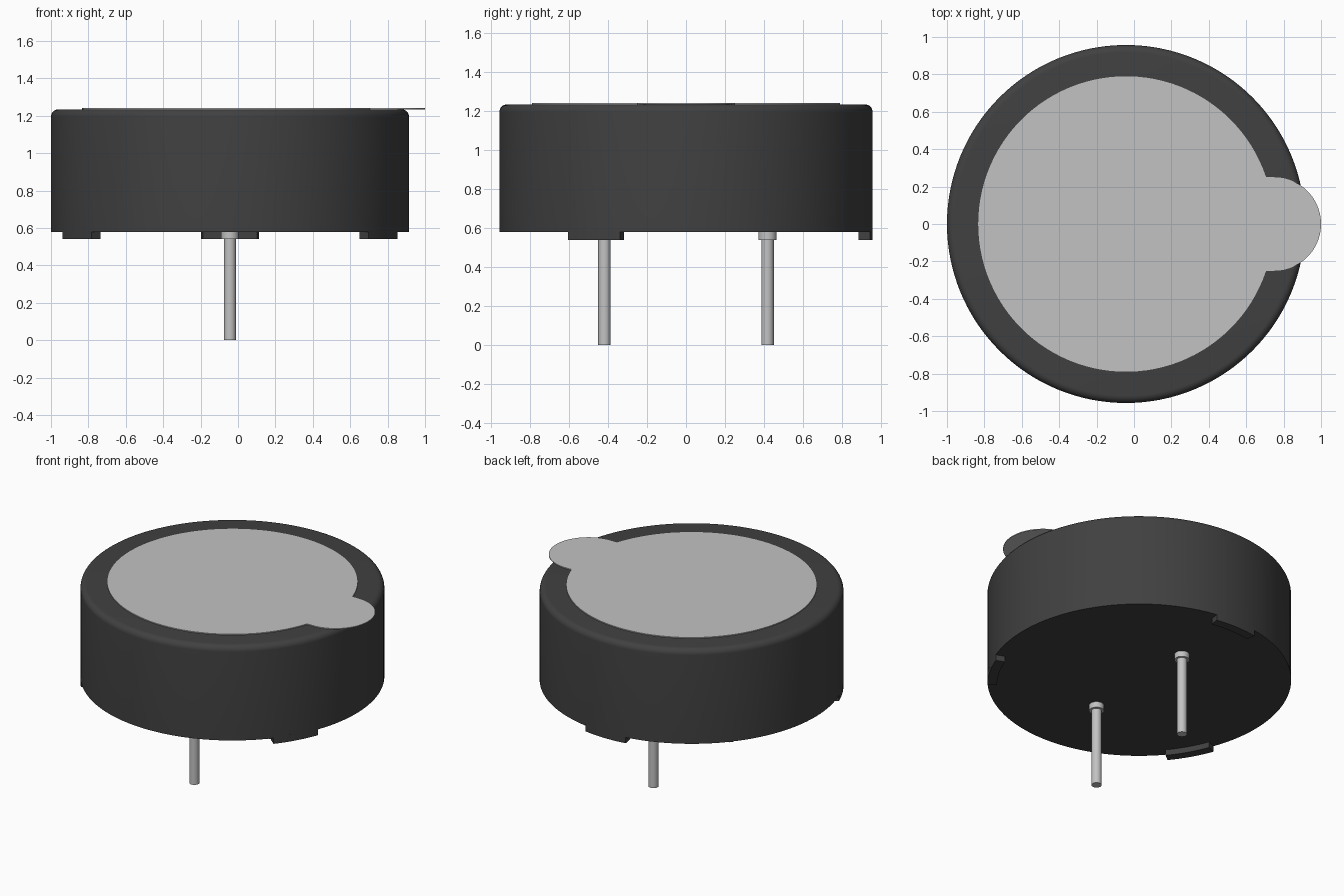
import bpy
import bmesh
from math import sin, cos, pi, radians, asin, sqrt

if "Cube" in bpy.data.objects:
    bpy.data.objects.remove(bpy.data.objects["Cube"], do_unlink=True)

CX = -0.043          # axis of the round body
R = 0.957            # body radius
BASE, TOP = 0.58, 1.235


def material(name, value):
    mat = bpy.data.materials.new(name)
    mat.use_nodes = True
    colour = (value, value, value, 1)
    mat.diffuse_color = colour
    mat.node_tree.nodes["Principled BSDF"].inputs["Base Color"].default_value = colour
    return mat


black = material("black plastic", 0.052)
silver = material("silver grey", 0.54)


def finish(name, bm, mat, location):
    bmesh.ops.recalc_face_normals(bm, faces=bm.faces)
    mesh = bpy.data.meshes.new(name)
    bm.to_mesh(mesh)
    bm.free()
    mesh.materials.append(mat)
    obj = bpy.data.objects.new(name, mesh)
    obj.location = location
    bpy.context.collection.objects.link(obj)
    bpy.ops.object.select_all(action="DESELECT")
    obj.select_set(True)
    bpy.context.view_layer.objects.active = obj
    bpy.ops.object.shade_smooth_by_angle(angle=radians(35))
    return obj


def lathe(name, profile, mat, location, steps):
    """Spin a radius/height profile around the vertical axis."""
    bm = bmesh.new()
    verts = [bm.verts.new((r, 0, z)) for r, z in profile]
    edges = [bm.edges.new(pair) for pair in zip(verts, verts[1:])]
    bmesh.ops.spin(bm, geom=verts + edges, cent=(0, 0, 0), axis=(0, 0, 1),
                   angle=2 * pi, steps=steps)
    bmesh.ops.remove_doubles(bm, verts=bm.verts, dist=0.0001)
    return finish(name, bm, mat, location)


def prism(name, outline, z0, z1, mat, location):
    """Extrude a flat outline upward from z0 to z1."""
    bm = bmesh.new()
    face = bm.faces.new([bm.verts.new((x, y, z0)) for x, y in outline])
    top = bmesh.ops.extrude_face_region(bm, geom=[face])["geom"]
    moved = [v for v in top if isinstance(v, bmesh.types.BMVert)]
    bmesh.ops.translate(bm, verts=moved, vec=(0, 0, z1 - z0))
    return finish(name, bm, mat, location)


def arc(radius, start, end, steps, cx=0):
    angles = [start + (end - start) * i / steps for i in range(steps + 1)]
    return [(cx + radius * cos(a), radius * sin(a)) for a in angles]


# Round housing with a softened top rim
rim = 0.04
rim_curve = [(R - rim + x, TOP - rim + z) for x, z in arc(rim, 0, pi / 2, 8)]
lathe("housing", [(0, BASE), (R, BASE)] + rim_curve + [(0, TOP)],
      black, (CX, 0, 0), 128)

# Thin sealing label with a rounded pull tab
label_r, tab_r = 0.79, 0.25
tab_x = 1.0 - CX - tab_r
join = asin(tab_r / label_r)
outline = arc(label_r, join, 2 * pi - join, 96) + arc(tab_r, -pi / 2, pi / 2, 40, tab_x)
prism("sealing_label", outline, TOP, TOP + 0.006, silver, (CX, 0, 0))

# Three curved standoff feet under the edge
half = radians(9.3)
for name, angle in (("back", 90), ("right", 210), ("left", 330)):
    mid = radians(angle)
    foot = arc(R, mid - half, mid + half, 8) + arc(0.896, mid + half, mid - half, 8)
    prism(name + "_foot", foot, 0.54, BASE + 0.01, black, (CX, 0, 0))

# Two collared pins
for name, y in (("front_pin", -0.418), ("back_pin", 0.418)):
    lathe(name, [(0, 0), (0.032, 0), (0.032, 0.54), (0.047, 0.54),
                 (0.047, BASE + 0.01), (0, BASE + 0.01)], silver, (CX, y, 0), 32)
